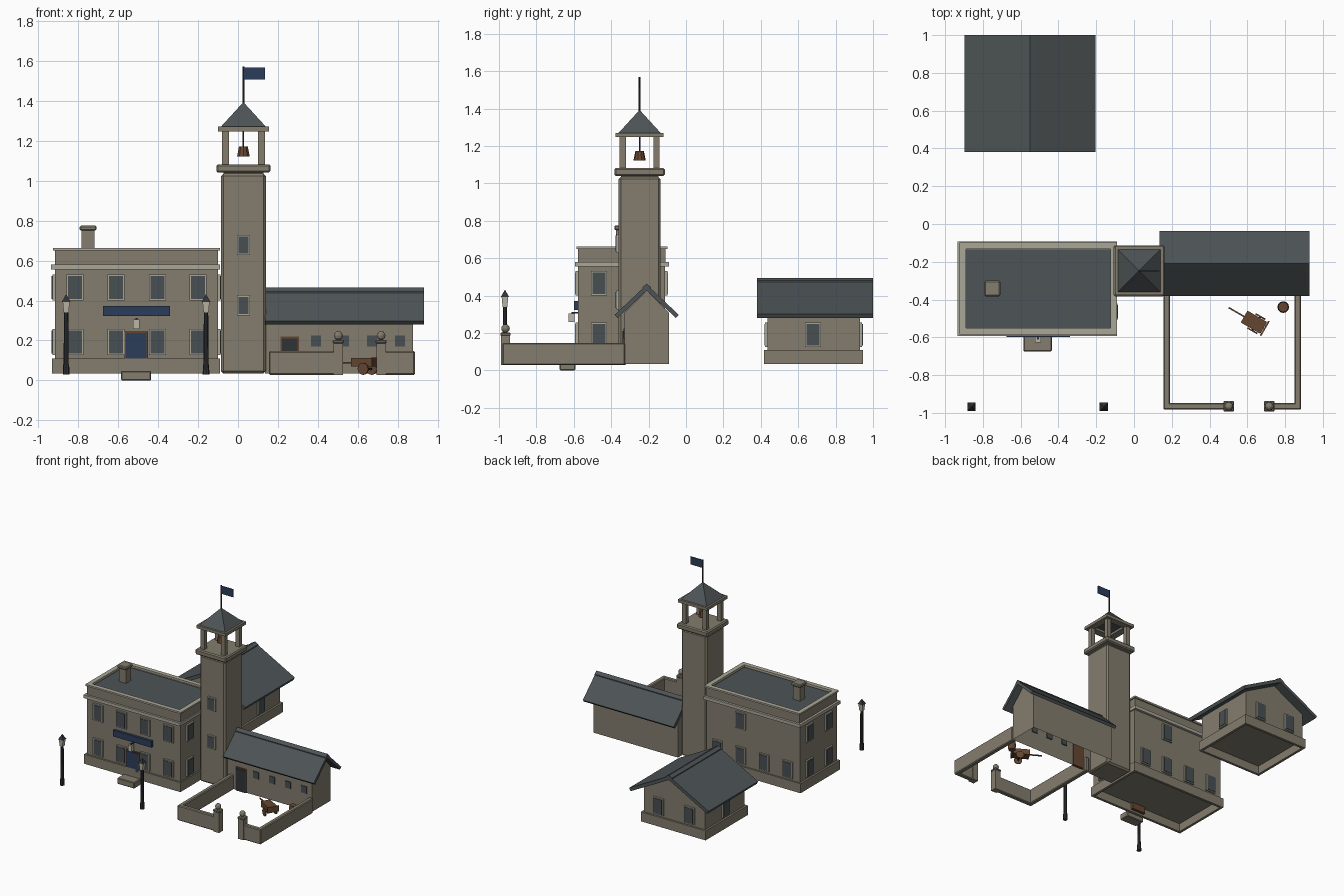
import bpy, bmesh, math
from mathutils import Vector, Matrix

if "Cube" in bpy.data.objects:
    bpy.data.objects.remove(bpy.data.objects["Cube"])


def material(name, r, g, b):
    m = bpy.data.materials.new(name)
    m.diffuse_color = (r, g, b, 1)
    m.use_nodes = True
    m.node_tree.nodes["Principled BSDF"].inputs["Base Color"].default_value = m.diffuse_color
    return m


STONE = material("warm grey stone", 0.23, 0.205, 0.155)
TRIM = material("pale trim stone", 0.40, 0.38, 0.31)
SLATE = material("slate roof", 0.075, 0.088, 0.092)
GLASS = material("dark glass", 0.065, 0.078, 0.085)
BLUE = material("navy blue", 0.025, 0.048, 0.10)
WOOD = material("brown wood", 0.13, 0.062, 0.03)
IRON = material("dark iron", 0.03, 0.033, 0.036)
LAMP = material("lamp glass", 0.50, 0.47, 0.38)


def finish(name, bm, mat, bevel=0):
    bmesh.ops.recalc_face_normals(bm, faces=bm.faces)
    me = bpy.data.meshes.new(name)
    bm.to_mesh(me)
    bm.free()
    me.materials.append(mat)
    ob = bpy.data.objects.new(name, me)
    bpy.context.collection.objects.link(ob)
    if bevel:
        mod = ob.modifiers.new("bevel", 'BEVEL')
        mod.width = bevel
        mod.segments = 1
    return ob


def box(name, x0, x1, y0, y1, z0, z1, mat, bevel=0):
    bm = bmesh.new()
    bmesh.ops.create_cube(bm, size=1)
    for v in bm.verts:
        v.co = Vector(((x0 + x1) / 2 + v.co.x * (x1 - x0),
                       (y0 + y1) / 2 + v.co.y * (y1 - y0),
                       (z0 + z1) / 2 + v.co.z * (z1 - z0)))
    return finish(name, bm, mat, bevel)


def ring(name, x0, x1, y0, y1, z0, z1, t, mat):
    """Hollow rectangular frame of thickness t."""
    bm = bmesh.new()
    loops = []
    for i, z in ((0, z0), (0, z1), (t, z1), (t, z0)):
        loops.append([bm.verts.new((x, y, z)) for x, y in
                      ((x0 + i, y0 + i), (x1 - i, y0 + i), (x1 - i, y1 - i), (x0 + i, y1 - i))])
    for k in range(4):
        a, b = loops[k], loops[(k + 1) % 4]
        for i in range(4):
            j = (i + 1) % 4
            bm.faces.new((a[i], a[j], b[j], b[i]))
    return finish(name, bm, mat)


def prism(name, pts, axis, centre, a0, a1, mat, open_bottom=False):
    """Extrude a (u, z) profile along x or y; the first edge is the bottom."""
    bm = bmesh.new()
    ends = [[bm.verts.new((a, centre + u, z) if axis == 'x' else (centre + u, a, z))
             for u, z in pts] for a in (a0, a1)]
    n = len(pts)
    for e in ends:
        bm.faces.new(e)
    for i in range(1 if open_bottom else 0, n):
        j = (i + 1) % n
        bm.faces.new((ends[0][i], ends[0][j], ends[1][j], ends[1][i]))
    return finish(name, bm, mat)


def cone(name, c, r1, r2, h, seg, mat, turn=0, tilt=None):
    bm = bmesh.new()
    m = Matrix.Translation(c) @ (tilt or Matrix()) @ Matrix.Rotation(turn, 4, 'Z')
    bmesh.ops.create_cone(bm, cap_ends=True, segments=seg, radius1=r1, radius2=r2, depth=h, matrix=m)
    return finish(name, bm, mat)


def pyramid(name, x, y, z0, z1, half, mat):
    return cone(name, (x, y, (z0 + z1) / 2), half * math.sqrt(2), 0, z1 - z0, 4, mat, math.pi / 4)


def window(name, side, wall, u, z, w=0.07, h=0.115):
    """Trim frame and glass plate on a wall; side is one of -x +x -y +y."""
    s = -1 if side[0] == '-' else 1
    for part, grow, d, mat in (("frame", 0.008, 0.012, TRIM), ("glass", 0, 0.016, GLASS)):
        a, b = sorted((wall - s * 0.005, wall + s * d))
        u0, u1, z0, z1 = u - w / 2 - grow, u + w / 2 + grow, z - h / 2 - grow, z + h / 2 + grow
        if side[1] == 'y':
            box(name + "_" + part, u0, u1, a, b, z0, z1, mat)
        else:
            box(name + "_" + part, a, b, u0, u1, z0, z1, mat)


# main hall: plinth, walls, cornice, parapet, flat roof
ring("hall_plinth", -0.932, -0.09, -0.592, -0.1, 0.035, 0.11, 0.02, STONE)
box("hall_walls", -0.917, -0.1, -0.578, -0.112, 0.1, 0.56, STONE)
box("hall_cornice", -0.935, -0.09, -0.594, -0.092, 0.555, 0.58, TRIM)
ring("hall_parapet", -0.917, -0.1, -0.578, -0.11, 0.58, 0.65, 0.025, STONE)
ring("hall_coping", -0.925, -0.09, -0.586, -0.098, 0.65, 0.663, 0.035, TRIM)
box("hall_roof_deck", -0.9, -0.115, -0.56, -0.125, 0.58, 0.643, SLATE)
box("chimney", -0.782, -0.718, -0.373, -0.31, 0.64, 0.75, STONE)
box("chimney_cap", -0.792, -0.708, -0.383, -0.3, 0.75, 0.775, STONE, 0.006)
LOW, HIGH = 0.192, 0.466
for x in (-0.815, -0.61, -0.403, -0.2):
    for z in (LOW, HIGH):
        window("hall_front_window", '-y', -0.578, x, z)
    window("hall_rear_window", '+y', -0.112, x, LOW)
window("hall_rear_upper_window", '+y', -0.112, -0.403, HIGH)
for y in (-0.465, -0.225):
    for z in (LOW, HIGH):
        window("hall_left_window", '-x', -0.917, y, z)
        window("hall_right_window", '+x', -0.1, y, z)

# entrance: door, step, sign, lantern
box("door_frame", -0.568, -0.45, -0.586, -0.55, 0.05, 0.245, WOOD)
box("door_panel", -0.56, -0.458, -0.592, -0.575, 0.09, 0.237, BLUE)
box("front_step", -0.585, -0.435, -0.675, -0.592, 0.0, 0.048, STONE, 0.005)
box("sign_board", -0.675, -0.34, -0.598, -0.575, 0.322, 0.372, BLUE)
box("door_lantern", -0.525, -0.492, -0.627, -0.596, 0.258, 0.305, LAMP)
box("door_lantern_bracket", -0.513, -0.504, -0.612, -0.575, 0.305, 0.312, IRON)

# bell tower
TX, TY = 0.027, -0.248


def square(name, half, z0, z1, mat, bevel=0):
    return box(name, TX - half, TX + half, TY - half, TY + half, z0, z1, mat, bevel)


square("tower_shaft", 0.112, 0.035, 1.035, STONE, 0.012)
square("tower_neck", 0.1, 1.02, 1.045, STONE)
square("belfry_floor", 0.135, 1.04, 1.082, STONE, 0.008)
for sx in (-1, 1):
    for sy in (-1, 1):
        px, py = TX + sx * 0.09, TY + sy * 0.09
        box("belfry_post", px - 0.017, px + 0.017, py - 0.017, py + 0.017, 1.08, 1.25, STONE)
ring("belfry_eave", TX - 0.128, TX + 0.128, TY - 0.128, TY + 0.128, 1.247, 1.27, 0.055, STONE)
pyramid("tower_roof", TX, TY, 1.265, 1.393, 0.117, SLATE)
cone("bell", (TX, TY, 1.147), 0.033, 0.023, 0.05, 10, WOOD)
cone("bell_hanger", (TX, TY, 1.22), 0.004, 0.004, 0.1, 6, IRON)
cone("flag_pole", (TX, TY, 1.47), 0.005, 0.005, 0.2, 8, IRON)
box("flag", TX + 0.003, TX + 0.107, TY - 0.003, TY + 0.003, 1.505, 1.567, BLUE)
for z in (0.376, 0.678):
    window("tower_window", '-y', TY - 0.112, TX, z, 0.05, 0.085)

# stable wing: open-bottomed shell with gable roof
WY = -0.21
prism("wing_walls", [(-0.118, 0.035), (0.118, 0.035), (0.118, 0.31), (0, 0.428), (-0.118, 0.31)],
      'x', WY, 0.135, 0.875, STONE, True)
prism("wing_roof", [(-0.172, 0.297), (0, 0.459), (0.172, 0.297), (0.156, 0.28), (0, 0.428), (-0.156, 0.28)],
      'x', WY, 0.135, 0.93, SLATE)
prism("wing_ridge", [(-0.022, 0.436), (0.022, 0.436), (0.022, 0.445), (0, 0.465), (-0.022, 0.445)],
      'x', WY, 0.135, 0.93, SLATE)
box("wing_door_frame", 0.212, 0.305, -0.335, -0.318, 0.035, 0.22, WOOD)
box("wing_door", 0.22, 0.297, -0.339, -0.33, 0.035, 0.21, IRON)
for i in range(4):
    x = 0.39 + 0.14 * i
    box("wing_window", x - 0.025, x + 0.025, -0.334, -0.32, 0.17, 0.224, GLASS)

# rear lodge
LX = -0.55
ring("lodge_plinth", LX - 0.283, LX + 0.283, 0.417, 0.945, 0.035, 0.11, 0.02, STONE)
prism("lodge_walls", [(-0.268, 0.1), (0.268, 0.1), (0.268, 0.315), (0, 0.458), (-0.268, 0.315)],
      'y', LX, 0.435, 0.93, STONE)
prism("lodge_roof", [(-0.347, 0.303), (0, 0.488), (0.347, 0.303), (0.335, 0.28), (0, 0.458), (-0.335, 0.28)],
      'y', LX, 0.38, 1.0, SLATE)
prism("lodge_ridge", [(-0.028, 0.468), (0.028, 0.468), (0.028, 0.48), (0, 0.494), (-0.028, 0.48)],
      'y', LX, 0.38, 1.0, SLATE)
for s in (-1, 1):
    window("lodge_front_window", '-y', 0.435, LX + s * 0.135, LOW)
    window("lodge_rear_window", '+y', 0.93, LX + s * 0.135, LOW)
window("lodge_left_window", '-x', LX - 0.268, 0.68, LOW)
window("lodge_right_window", '+x', LX + 0.268, 0.68, LOW)

# yard wall with gate posts
for x0, x1, y0, y1 in ((0.155, 0.19, -0.98, -0.32), (0.85, 0.885, -0.98, -0.325),
                       (0.155, 0.5, -0.982, -0.947), (0.715, 0.885, -0.982, -0.947)):
    box("yard_wall", x0, x1, y0, y1, 0.028, 0.147, STONE, 0.006)
for x in (0.502, 0.716):
    y = -0.965
    box("gate_post", x - 0.024, x + 0.024, y - 0.024, y + 0.024, 0.028, 0.19, STONE)
    box("gate_post_cap", x - 0.028, x + 0.028, y - 0.028, y + 0.028, 0.185, 0.203, STONE, 0.005)
    bm = bmesh.new()
    bmesh.ops.create_uvsphere(bm, u_segments=10, v_segments=6, radius=0.023,
                              matrix=Matrix.Translation((x, y, 0.224)))
    finish("gate_post_ball", bm, STONE)

# street lamps
for x in (-0.86, -0.16):
    y = -0.968
    cone("lamp_base", (x, y, 0.055), 0.017, 0.015, 0.05, 8, IRON)
    cone("lamp_pole", (x, y, 0.19), 0.013, 0.011, 0.31, 8, IRON)
    cone("lamp_lantern", (x, y, 0.367), 0.018, 0.025, 0.055, 4, LAMP, math.pi / 4)
    pyramid("lamp_cap", x, y, 0.393, 0.432, 0.022, IRON)

# hand cart, built along local x then turned into place
place = Matrix.Translation((0.635, -0.52, 0)) @ Matrix.Rotation(math.radians(-30), 4, 'Z')
cart = [box("cart_bed", -0.06, 0.06, -0.036, 0.036, 0.07, 0.112, WOOD),
        box("cart_tailboard", 0.062, 0.07, -0.045, 0.045, 0.07, 0.116, WOOD),
        box("cart_axle", 0.01, 0.02, -0.042, 0.042, 0.053, 0.063, IRON)]
for s in (-1, 1):
    cart.append(cone("cart_wheel", (0.015, s * 0.043, 0.058), 0.03, 0.03, 0.008, 12, WOOD,
                     tilt=Matrix.Rotation(math.pi / 2, 4, 'X')))
cart.append(box("cart_handle", -0.155, -0.05, -0.004, 0.004, 0.085, 0.093, WOOD))
for ob in cart:
    ob.data.transform(place)

# barrel
cone("barrel_lower", (0.79, -0.44, 0.05), 0.026, 0.031, 0.04, 12, WOOD)
cone("barrel_upper", (0.79, -0.44, 0.09), 0.031, 0.026, 0.04, 12, WOOD)
